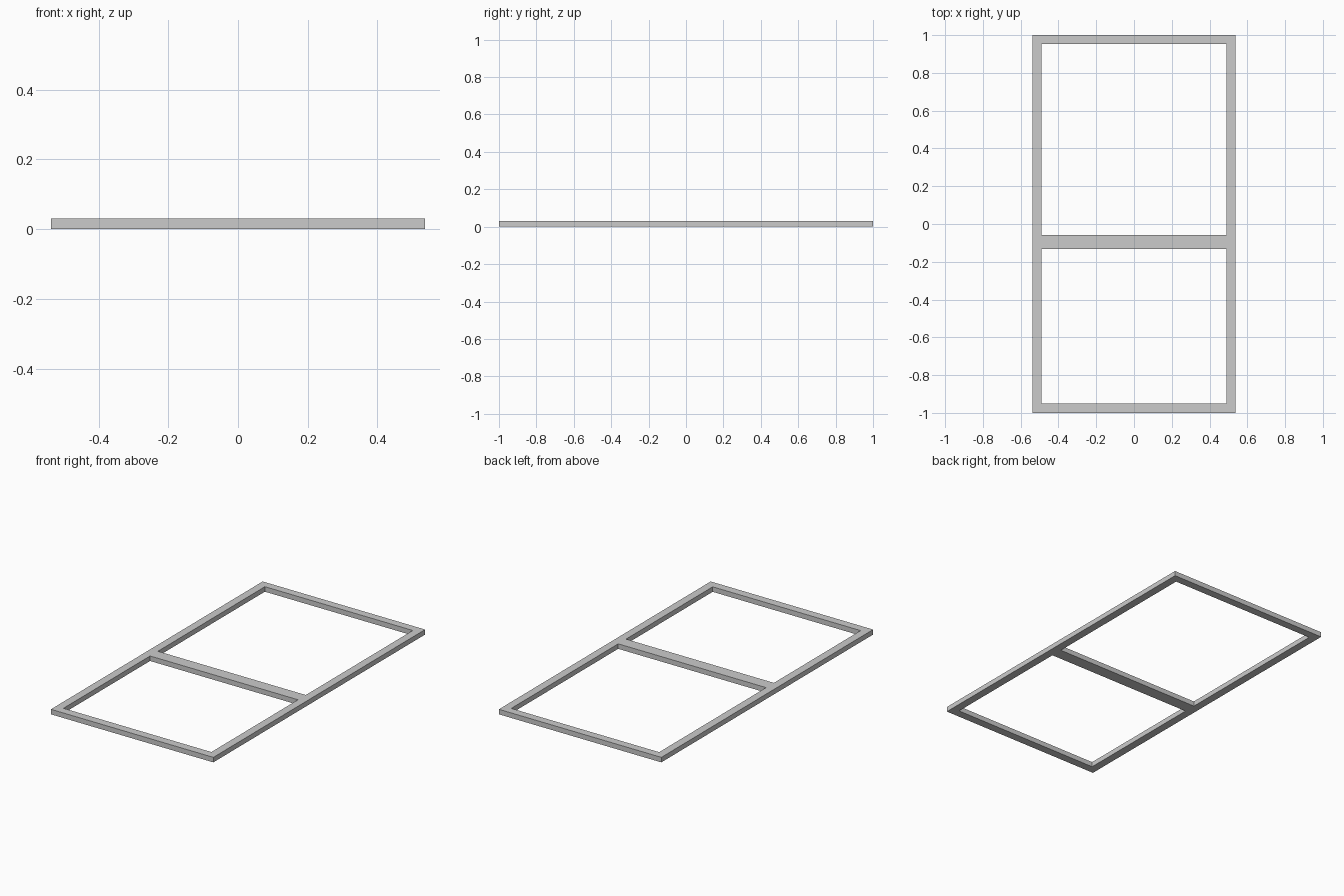
import bpy
import bmesh

cube = bpy.data.objects.get("Cube")
if cube:
    bpy.data.objects.remove(cube, do_unlink=True)

HEIGHT = 0.03
XS = (-0.537, -0.489, 0.489, 0.537)
YS = (-1.0, -0.95, -0.132, -0.058, 0.952, 1.0)
OPENINGS = {(1, 1), (1, 3)}  # cells left empty, as (column, row)

grey = bpy.data.materials.new("light_grey")
grey.use_nodes = True
colour = (0.6, 0.6, 0.6, 1.0)
grey.diffuse_color = colour
grey.node_tree.nodes["Principled BSDF"].inputs["Base Color"].default_value = colour

# Flat frame layout: two side rails, two end rails and a crossbar
bm = bmesh.new()
verts = [[bm.verts.new((x, y, 0)) for y in YS] for x in XS]
for i in range(len(XS) - 1):
    for j in range(len(YS) - 1):
        if (i, j) not in OPENINGS:
            bm.faces.new((verts[i][j], verts[i + 1][j],
                          verts[i + 1][j + 1], verts[i][j + 1]))

# Raise the layout into a solid frame
result = bmesh.ops.extrude_face_region(bm, geom=bm.faces[:], use_keep_orig=True)
top = [g for g in result["geom"] if isinstance(g, bmesh.types.BMVert)]
bmesh.ops.translate(bm, verts=top, vec=(0, 0, HEIGHT))
bmesh.ops.recalc_face_normals(bm, faces=bm.faces[:])

mesh = bpy.data.meshes.new("window_frame")
bm.to_mesh(mesh)
bm.free()
mesh.materials.append(grey)
frame = bpy.data.objects.new("window_frame", mesh)
bpy.context.collection.objects.link(frame)
